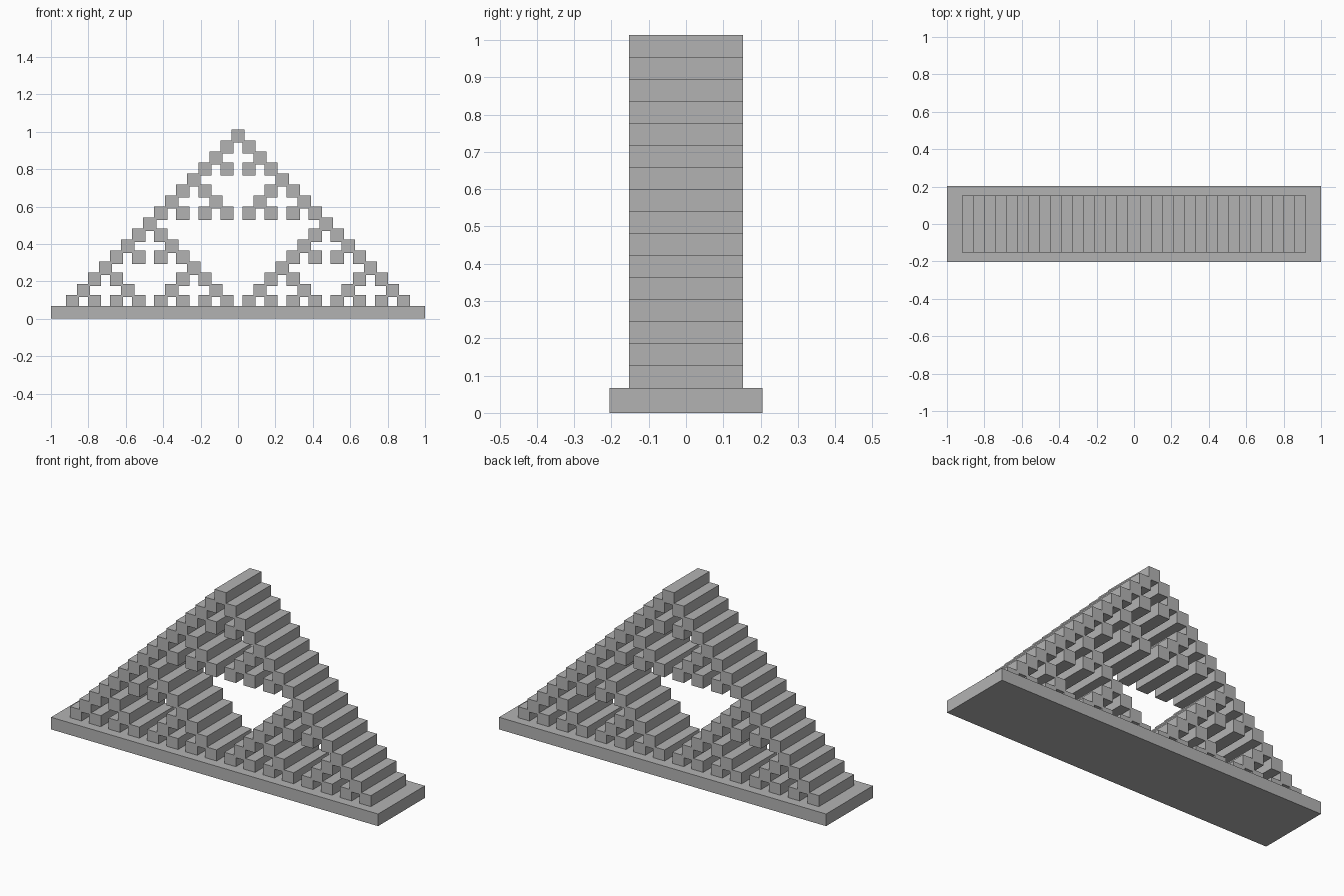
import bpy
import bmesh
from mathutils import Matrix, Vector

cube = bpy.data.objects.get("Cube")
if cube:
    bpy.data.objects.remove(cube, do_unlink=True)

ROWS = 16
STEP = 0.059
BLOCK = STEP * 1.2
DEPTH = 0.307
TOP = 1.013
BASE = (2.0, 0.409, 0.067)

stone = bpy.data.materials.new("plain_grey")
stone.use_nodes = True
GREY = (0.45, 0.45, 0.45, 1)
stone.diffuse_color = GREY
stone.node_tree.nodes["Principled BSDF"].inputs["Base Color"].default_value = GREY


def add_box(bm, centre, size):
    matrix = Matrix.Translation(centre) @ Matrix.Diagonal(Vector((*size, 1)))
    bmesh.ops.create_cube(bm, size=1, matrix=matrix)


def make_object(name, boxes):
    bm = bmesh.new()
    for centre, size in boxes:
        add_box(bm, centre, size)
    mesh = bpy.data.meshes.new(name)
    bm.to_mesh(mesh)
    bm.free()
    mesh.materials.append(stone)
    obj = bpy.data.objects.new(name, mesh)
    bpy.context.collection.objects.link(obj)
    return obj


# Flat plinth
make_object("base_slab", [((0, 0, BASE[2] / 2), BASE)])

# Fractal triangle: one object per row, bars kept where the binomial is odd
for row in range(ROWS):
    z = TOP - BLOCK / 2 - row * STEP
    bars = [(((2 * k - row) * STEP, 0, z), (BLOCK, DEPTH, BLOCK))
            for k in range(row + 1) if (row - k) & k == 0]
    make_object(f"bar_row_{row + 1}", bars)
